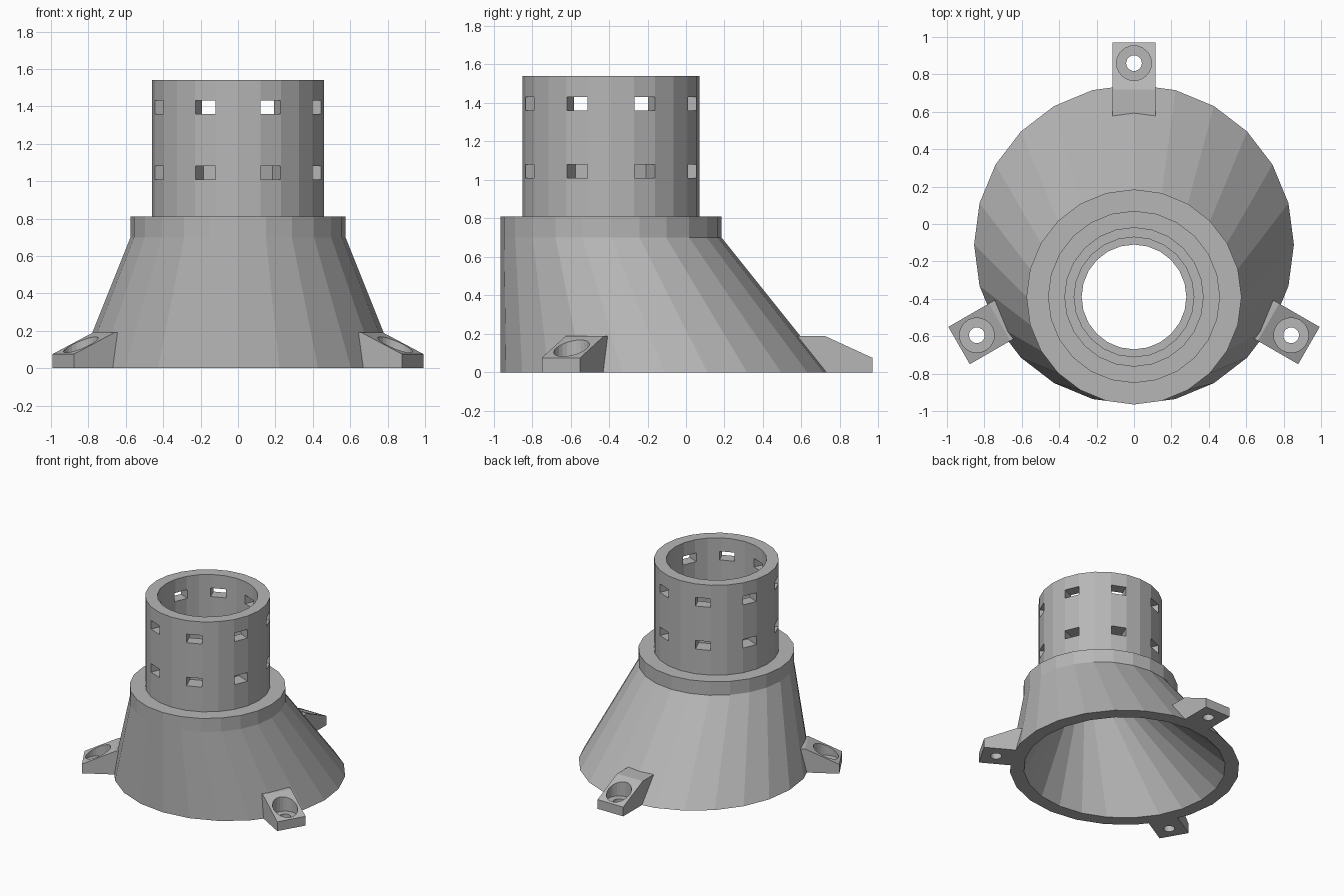
import bpy, bmesh
from math import sin, cos, pi, radians
from mathutils import Matrix, Vector

cube = bpy.data.objects.get("Cube")
if cube:
    bpy.data.objects.remove(cube, do_unlink=True)

grey = bpy.data.materials.new("light_grey_plastic")
grey.use_nodes = True
GREY = (0.47, 0.47, 0.47, 1)
grey.diffuse_color = GREY
grey.node_tree.nodes["Principled BSDF"].inputs["Base Color"].default_value = GREY

SIDES = 24
BASE_Y, TUBE_Y = -0.11, -0.39


def finish(name, bm):
    bmesh.ops.recalc_face_normals(bm, faces=bm.faces)
    mesh = bpy.data.meshes.new(name)
    bm.to_mesh(mesh)
    bm.free()
    mesh.materials.append(grey)
    obj = bpy.data.objects.new(name, mesh)
    bpy.context.scene.collection.objects.link(obj)
    return obj


def stacked_rings(name, rings):
    """Closed hollow body from rings of (centre y, radius, z)."""
    bm = bmesh.new()
    loops = []
    for cy, r, z in rings:
        loops.append([bm.verts.new((r * cos(2 * pi * i / SIDES),
                                    cy + r * sin(2 * pi * i / SIDES), z))
                      for i in range(SIDES)])
    for a, b in zip(loops, loops[1:] + loops[:1]):
        for i in range(SIDES):
            j = (i + 1) % SIDES
            bm.faces.new((a[i], a[j], b[j], b[i]))
    return finish(name, bm)


def cut(obj, cutter):
    """Subtract the cutter, bake the result and remove the cutter."""
    cutter.hide_render = True
    mod = obj.modifiers.new("cut", 'BOOLEAN')
    mod.operation = 'DIFFERENCE'
    mod.solver = 'EXACT'
    mod.object = cutter
    bpy.context.view_layer.update()
    deps = bpy.context.evaluated_depsgraph_get()
    baked = bpy.data.meshes.new_from_object(obj.evaluated_get(deps))
    obj.modifiers.clear()
    obj.data = baked
    bpy.data.objects.remove(cutter, do_unlink=True)


# Offset conical shell, collar and stepped tube
housing = stacked_rings("housing", [
    (BASE_Y, 0.855, 0), (TUBE_Y, 0.575, 0.70), (TUBE_Y, 0.575, 0.81),
    (TUBE_Y, 0.46, 0.81), (TUBE_Y, 0.46, 1.54), (TUBE_Y, 0.37, 1.54),
    (TUBE_Y, 0.37, 1.16), (TUBE_Y, 0.32, 1.16), (TUBE_Y, 0.32, 0.88),
    (TUBE_Y, 0.28, 0.88), (TUBE_Y, 0.28, 0.70), (BASE_Y, 0.75, 0)])

# Two rows of eight slots: the upper row opens into the bore
bm = bmesh.new()
for z in (1.045, 1.395):
    for k in range(8):
        turn = Matrix.Rotation(radians(22.5 + 45 * k), 4, 'Z')
        place = (Matrix.Translation((0, TUBE_Y, z)) @ turn
                 @ Matrix.Translation((0.42, 0, 0))
                 @ Matrix.Diagonal((0.16, 0.115, 0.07, 1)))
        bmesh.ops.create_cube(bm, size=1, matrix=place)
cut(housing, finish("slot_cutter", bm))


# Three wedge feet with counterbored screw holes
def make_foot(name, angle):
    profile = [(0.79, 0), (1.08, 0), (1.08, 0.075), (0.83, 0.19), (0.67, 0.19)]
    bm = bmesh.new()
    face = bm.faces.new([bm.verts.new((-0.115, y, z)) for y, z in profile])
    side = bmesh.ops.extrude_face_region(bm, geom=[face])["geom"]
    bmesh.ops.translate(bm, vec=Vector((0.23, 0, 0)),
                        verts=[v for v in side if isinstance(v, bmesh.types.BMVert)])
    foot = finish(name, bm)
    for radius, low in ((0.093, 0.05), (0.042, -0.1)):
        bm = bmesh.new()
        bmesh.ops.create_cone(bm, cap_ends=True, segments=SIDES,
                              radius1=radius, radius2=radius, depth=0.4,
                              matrix=Matrix.Translation((0, 0.97, low + 0.2)))
        cut(foot, finish("hole_cutter", bm))
    foot.data.transform(Matrix.Translation((0, BASE_Y, 0))
                        @ Matrix.Rotation(radians(angle), 4, 'Z'))


for name, angle in (("back_foot", 0), ("right_foot", 120), ("left_foot", -120)):
    make_foot(name, angle)
